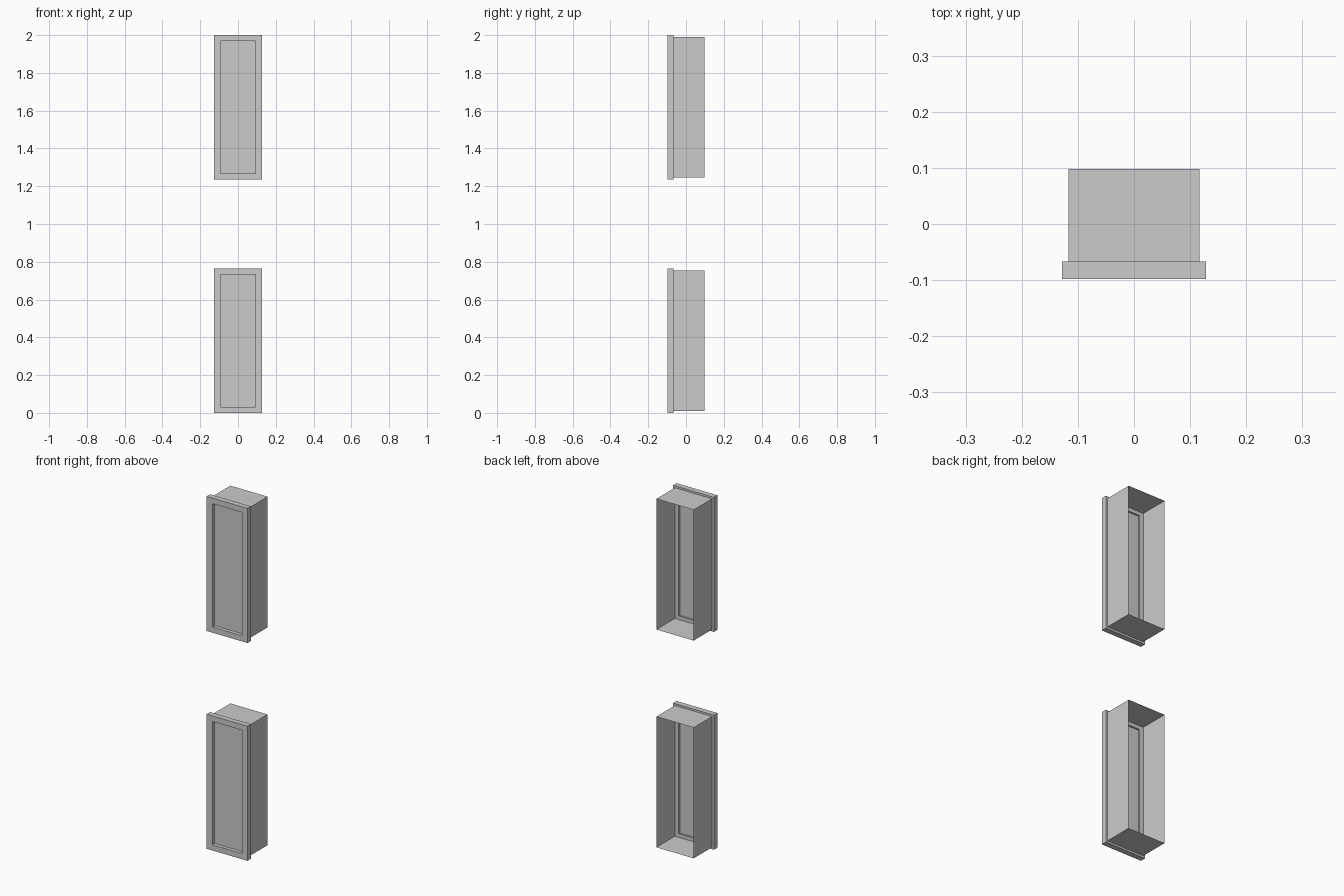
import bpy, bmesh

if "Cube" in bpy.data.objects:
    bpy.data.objects.remove(bpy.data.objects["Cube"])

H = 0.764                      # height of one window unit
FRONT, FLANGE, BACK = -0.098, -0.067, 0.098
PANE_Y = -0.077


def make_object(name, bm):
    bmesh.ops.recalc_face_normals(bm, faces=bm.faces)
    mesh = bpy.data.meshes.new(name)
    bm.to_mesh(mesh)
    bm.free()
    obj = bpy.data.objects.new(name, mesh)
    bpy.context.collection.objects.link(obj)
    return obj


def loop(bm, half_w, margin, y, z0):
    """Rectangle of four vertices facing the front."""
    lo, hi = z0 + margin, z0 + H - margin
    return [bm.verts.new((x, y, z)) for x, z in
            ((-half_w, lo), (half_w, lo), (half_w, hi), (-half_w, hi))]


def bridge(bm, a, b):
    for i in range(4):
        j = (i + 1) % 4
        bm.faces.new((a[i], a[j], b[j], b[i]))


def build_window(tag, z0):
    # front frame: solid rectangular ring
    bm = bmesh.new()
    rings = [loop(bm, w, m, y, z0) for w, m, y in
             ((0.128, 0, FRONT), (0.128, 0, FLANGE),
              (0.093, 0.032, FLANGE), (0.093, 0.032, FRONT))]
    for i in range(4):
        bridge(bm, rings[i], rings[(i + 1) % 4])
    make_object(tag + "_front_frame", bm)

    # thin sleeve behind the frame, open at the back
    bm = bmesh.new()
    bridge(bm, loop(bm, 0.117, 0.011, FLANGE, z0),
           loop(bm, 0.117, 0.011, BACK, z0))
    make_object(tag + "_wall_sleeve", bm)

    # pane set into the frame opening
    bm = bmesh.new()
    bm.faces.new(loop(bm, 0.093, 0.032, PANE_Y, z0))
    make_object(tag + "_pane", bm)


for tag, z0 in (("lower", 0.0), ("upper", 2.0 - H)):
    build_window(tag, z0)
